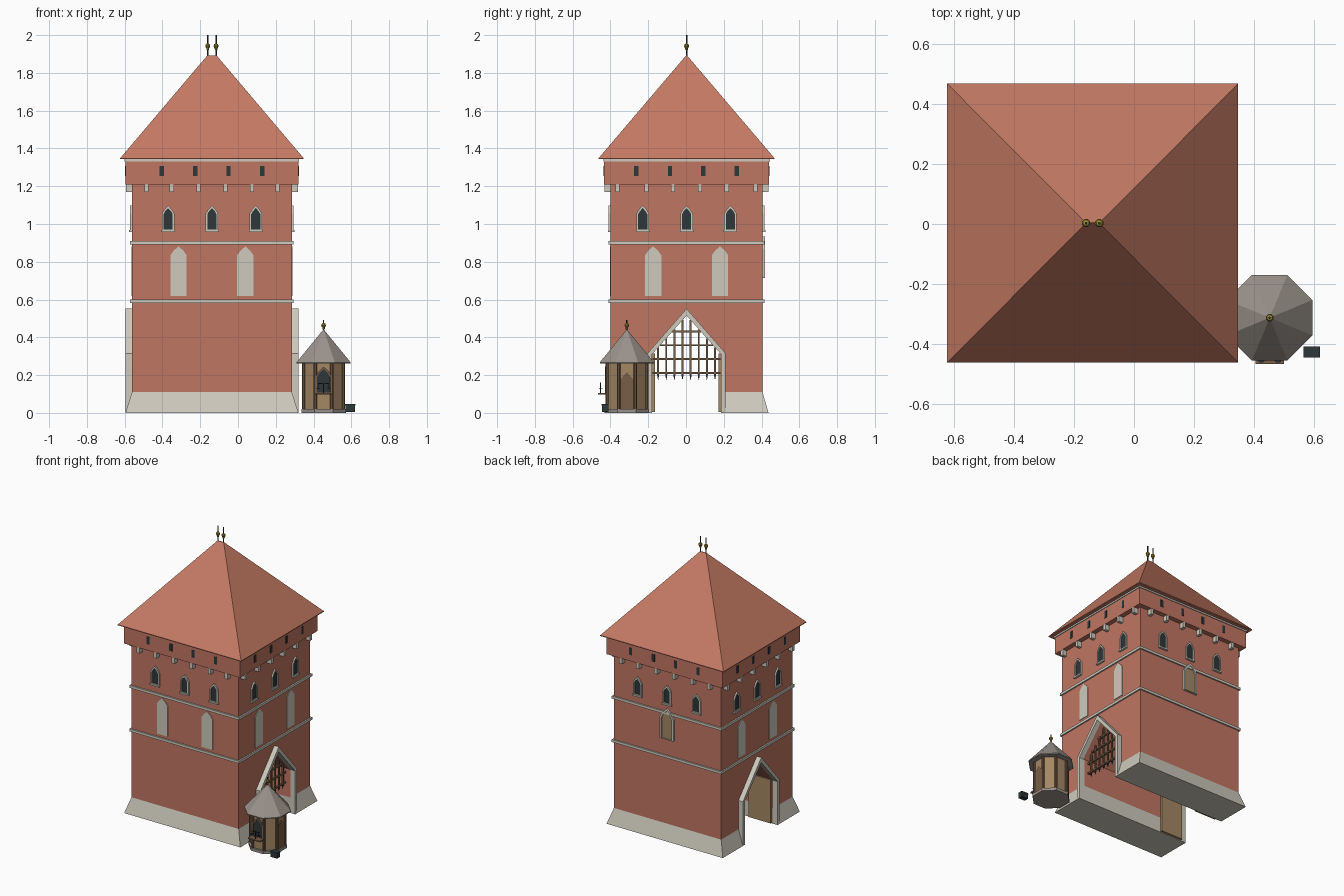
import bpy, bmesh, math
from mathutils import Vector

if "Cube" in bpy.data.objects:
    bpy.data.objects.remove(bpy.data.objects["Cube"])

MATS = {}
for mat_name, c in {
    "brick": (0.527, 0.181, 0.122), "roof_tile": (0.558, 0.195, 0.127),
    "pale_stone": (0.62, 0.59, 0.51), "dark_iron": (0.026, 0.038, 0.042),
    "grey_shingle": (0.33, 0.29, 0.26), "gold": (0.32, 0.25, 0.03),
    "light_wood": (0.376, 0.242, 0.127), "brown_wood": (0.19, 0.112, 0.065),
}.items():
    m = bpy.data.materials.new(mat_name)
    m.diffuse_color = (*c, 1)
    m.use_nodes = True
    m.node_tree.nodes["Principled BSDF"].inputs["Base Color"].default_value = m.diffuse_color
    MATS[mat_name] = m

CX, CY, HX, HY = -0.138, 0.003, 0.423, 0.402    # tower centre and half sizes
SX, SY = 0.453, -0.313                          # sentry box centre
# side: (outward normal, tangent, distance from the tower axis)
SIDES = {
    "front": (Vector((0, -1, 0)), Vector((1, 0, 0)), HY),
    "right": (Vector((1, 0, 0)), Vector((0, 1, 0)), HX),
    "back": (Vector((0, 1, 0)), Vector((-1, 0, 0)), HY),
    "left": (Vector((-1, 0, 0)), Vector((0, -1, 0)), HX),
}


def finish(name, bm, mat):
    bmesh.ops.recalc_face_normals(bm, faces=bm.faces[:])
    me = bpy.data.meshes.new(name)
    bm.to_mesh(me)
    bm.free()
    me.materials.append(MATS[mat])
    ob = bpy.data.objects.new(name, me)
    bpy.context.collection.objects.link(ob)
    return ob


def loft(name, mat, *loops):
    """Closed solid through loops of equal point count."""
    bm = bmesh.new()
    rows = [[bm.verts.new(p) for p in lp] for lp in loops]
    n = len(rows[0])
    for a, b in zip(rows, rows[1:]):
        for i in range(n):
            j = (i + 1) % n
            bm.faces.new((a[i], a[j], b[j], b[i]))
    bm.faces.new(rows[0])
    bm.faces.new(rows[-1])
    return finish(name, bm, mat)


def rect(hx, hy, z, cx=CX, cy=CY):
    return [(cx + sx * hx, cy + sy * hy, z) for sx, sy in ((-1, -1), (1, -1), (1, 1), (-1, 1))]


def box(name, mat, c, s):
    return loft(name, mat, *[rect(s[0] / 2, s[1] / 2, c[2] + k * s[2] / 2, c[0], c[1]) for k in (-1, 1)])


def disc(r, z, x, y, n=8):
    return [(x + r * math.cos((i + .5) * math.tau / n), y + r * math.sin((i + .5) * math.tau / n), z)
            for i in range(n)]


def arch(w, z0, zs, za, k=0.5):
    """Pointed arch outline; k above 0.5 bulges the flanks."""
    zm = zs + (za - zs) * 0.5
    return [(-w, z0), (w, z0), (w, zs), (w * k, zm), (0, za), (-w * k, zm), (-w, zs)]


def on_side(side, pts, u, out, center=(CX, CY), dist=None):
    n, t, d = SIDES[side]
    base = Vector((*center, 0)) + n * ((d if dist is None else dist) + out)
    return [base + t * (u + p[0]) + Vector((0, 0, p[1])) for p in pts]


def plate(name, mat, side, pts, u, o0, o1, **kw):
    return loft(name, mat, on_side(side, pts, u, o0, **kw), on_side(side, pts, u, o1, **kw))


def frame(name, mat, side, outer, inner, u, o0, o1, **kw):
    """Open band between two matching outlines, extruded off a side."""
    bm = bmesh.new()
    rows = [[bm.verts.new(p) for p in on_side(side, pts, u, o, **kw)]
            for pts, o in ((outer, o0), (outer, o1), (inner, o1), (inner, o0))]
    n = len(outer)
    for a, b in zip(rows, rows[1:] + rows[:1]):
        for i in range(n):
            j = (i + 1) % n
            bm.faces.new((a[i], a[j], b[j], b[i]))
    return finish(name, bm, mat)


def panel(w, z0, z1):
    return [(-w, z0), (w, z0), (w, z1), (-w, z1)]


# Tower shell with the gate passage cut through it
GATE_IN = arch(0.183, -0.05, 0.31, 0.515)
cutter = plate("passage_cutter", "brick", "right", GATE_IN, 0, -1.2, 0.3)
cutter.hide_render = True
cutter.hide_viewport = True
cutter.display_type = 'WIRE'
plinth = loft("plinth", "pale_stone", rect(0.458, 0.434, 0), rect(HX, HY, 0.11))
body = loft("tower_body", "brick", rect(HX, HY, 0.11), rect(HX, HY, 1.22))
for ob in (plinth, body):
    mod = ob.modifiers.new("passage", 'BOOLEAN')
    mod.operation = 'DIFFERENCE'
    mod.solver = 'EXACT'
    mod.object = cutter

# Gallery, string courses and roof
loft("gallery", "brick", rect(0.457, 0.436, 1.21), rect(0.457, 0.436, 1.345))
loft("eave_band", "pale_stone", rect(0.462, 0.441, 1.332), rect(0.462, 0.441, 1.344))
for z in (0.59, 0.9):
    loft("string_course", "pale_stone", rect(HX + .01, HY + .01, z - .009), rect(HX + .01, HY + .01, z + .009))
loft("main_roof", "roof_tile", rect(0.486, 0.466, 1.343), rect(0.486, 0.466, 1.348),
     rect(0.024, 0.002, 1.893))

# Repeated wall details on all four sides
for s, (n, t, d) in SIDES.items():
    for u in (-0.232, 0, 0.232):
        frame("window_frame", "pale_stone", s, arch(.033, .962, 1.055, 1.098, .62),
              arch(.024, .972, 1.052, 1.084, .62), u, -.005, .010)
        plate("window_pane", "dark_iron", s, arch(.025, .97, 1.053, 1.086, .62), u, -.005, .003)
        plate("window_sill", "pale_stone", s, panel(.036, .958, .969), u, -.005, .015)
    for u in (-0.266, -0.088, 0.088, 0.266):
        plate("gallery_slit", "dark_iron", s, panel(.011, 1.255, 1.307), u, .02, .037)
    edge = d * 0.863
    for u in (-edge, -.213, -.071, .071, .213, edge):
        plate("corbel", "pale_stone", s, panel(.011, 1.17, 1.212), u, -.005, .033)
    if s != "back":
        for u in (-0.177, 0.177):
            plate("blind_niche", "pale_stone", s, arch(.043, .62, .835, .882, .6), u, -.004, .004)

# Upper doorway on the back
frame("back_door_frame", "pale_stone", "back", arch(.055, .715, .865, .935, .64),
      arch(.042, .717, .86, .917, .64), 0, -.005, .014)
plate("back_door", "light_wood", "back", arch(.043, .717, .86, .918, .64), 0, -.005, .005)

# Gate surrounds and open door leaves
for s in ("left", "right"):
    o, i = arch(.207, 0, .315, .552), arch(.183, 0, .31, .515)
    # open at the bottom: walk the outer arch, then back along the inner one
    plate("gate_surround", "pale_stone", s, o[1:] + o[:1] + i[:1] + i[:1:-1] + i[1:2], 0, -.01, .035)
for sy in (-1, 1):
    box("gate_leaf", "light_wood", (-0.465, CY + sy * .1755, .16), (.175, .015, .31))

# Portcullis just inside the right gate
PX = 0.245
for i in range(8):
    y = (i - 3.5) * 0.043
    top = 0.515 - 1.12 * abs(y)
    box("portcullis_bar", "brown_wood", (PX, CY + y, (.2 + top) / 2), (.01, .01, top - .2))
    loft("portcullis_spike", "dark_iron", disc(.001, .175, PX, CY + y, 4), disc(.008, .203, PX, CY + y, 4))
for z in (0.212, 0.285, 0.358, 0.43):
    w = min(0.18, (0.515 - z) / 1.12)
    box("portcullis_rail", "brown_wood", (PX, CY, z), (.014, 2 * w, .01))


def finial(x, y, z, h, r):
    loft("finial_rod", "dark_iron", disc(r * .3, z, x, y), disc(r * .3, z + h, x, y))
    zc = z + h * 0.5
    loft("finial_ball", "gold", *[disc(r * math.cos(a) + .0005, zc + r * math.sin(a), x, y)
                                  for a in (-1.5, -.75, 0, .75, 1.5)])
    loft("finial_collar", "gold", disc(r * .5, zc - r * 1.6, x, y), disc(r * .6, zc - r * .8, x, y))


for dx in (-0.022, 0.022):
    finial(CX + dx, CY, 1.885, 0.115, 0.014)

# Sentry box: octagonal walls, posts, base and roof
K = 1 / math.cos(math.pi / 8)
A = 0.105
SB = dict(center=(SX, SY), dist=A)
loft("sentry_base", "grey_shingle", disc(.118 * K, 0, SX, SY), disc(.118 * K, .02, SX, SY))
loft("sentry_walls", "light_wood", disc(A * K, .02, SX, SY), disc(A * K, .27, SX, SY))
for x, y, _ in disc(A * K, 0, SX, SY):
    loft("sentry_post", "brown_wood", disc(.010, .02, x, y), disc(.010, .265, x, y))
loft("sentry_roof", "grey_shingle", disc(.143 * K, .262, SX, SY), disc(.143 * K, .268, SX, SY),
     disc(.004, .438, SX, SY))
finial(SX, SY, .435, .057, .013)
for s in ("right", "left"):
    plate("sentry_door", "brown_wood", s, arch(.037, .02, .175, .215), 0, -.003, .004, **SB)

# Sentry window with counter and a small balance scale
frame("hatch_frame", "brown_wood", "front", arch(.044, .1, .19, .245, .64),
      arch(.036, .108, .188, .232, .64), 0, -.003, .010, **SB)
plate("hatch_opening", "dark_iron", "front", arch(.037, .106, .189, .233, .64), 0, -.003, .004, **SB)
box("counter", "brown_wood", (SX, -.442, .102), (.095, .05, .009))
box("scale_post", "dark_iron", (SX, -.452, .133), (.005, .005, .055))
box("scale_beam", "dark_iron", (SX, -.452, .155), (.06, .004, .004))
for dx in (-.028, .028):
    box("scale_cord", "dark_iron", (SX + dx, -.452, .143), (.002, .002, .024))
    loft("scale_pan", "dark_iron", disc(.007, .128, SX + dx, -.452), disc(.012, .133, SX + dx, -.452))

# Strongbox beside the sentry box
box("strongbox", "dark_iron", (.594, -.428, .022), (.052, .034, .034))
box("strongbox_lid", "dark_iron", (.594, -.428, .042), (.055, .037, .008))
